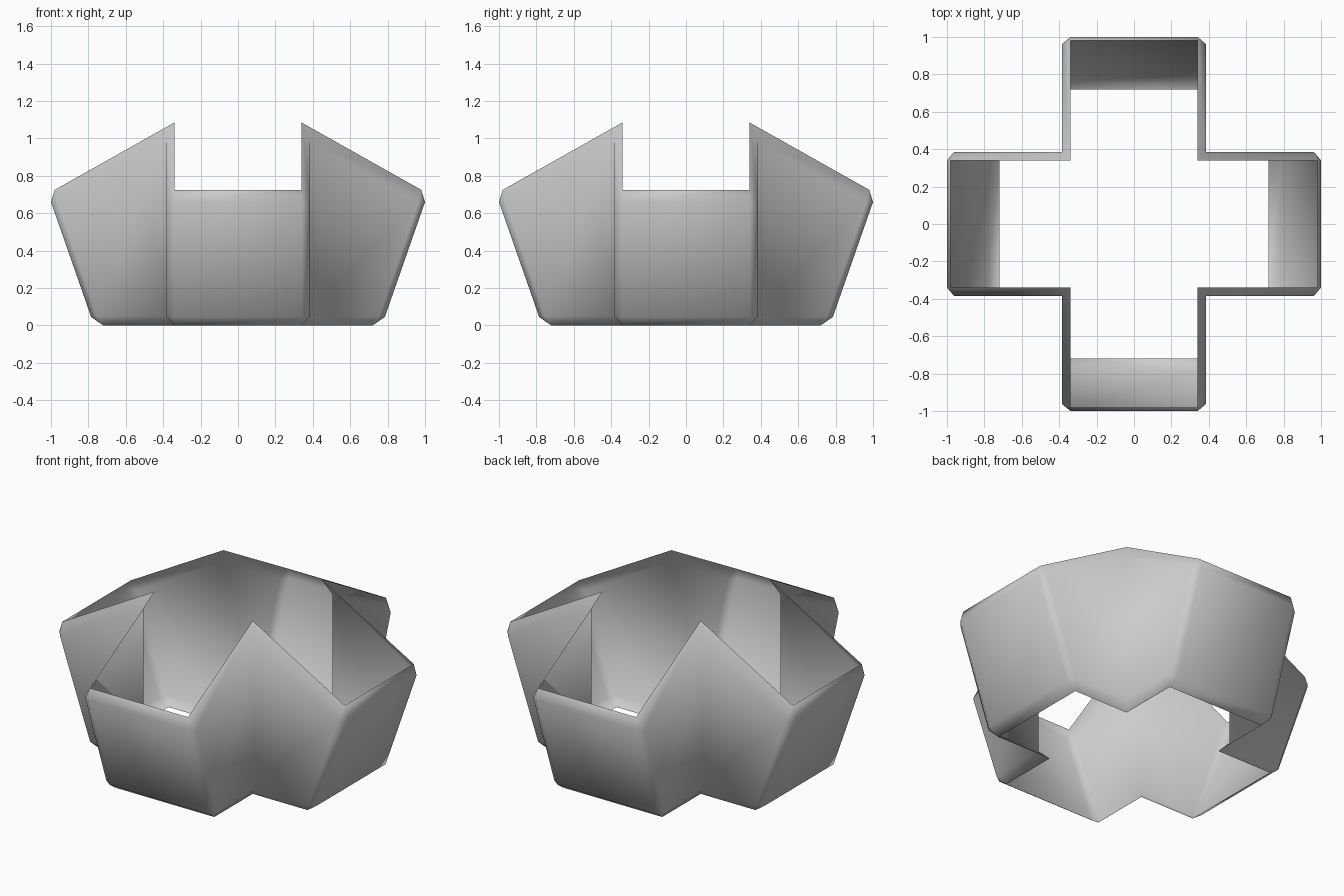
import bpy, bmesh, math
from mathutils import Matrix, Vector

cube = bpy.data.objects.get("Cube")
if cube:
    bpy.data.objects.remove(cube, do_unlink=True)

grey = bpy.data.materials.new("light_grey")
grey.use_nodes = True
colour = (0.6, 0.6, 0.6, 1)
grey.diffuse_color = colour
grey.node_tree.nodes["Principled BSDF"].inputs["Base Color"].default_value = colour

IN, OUT = 0.34, 0.385   # half width of an arm at its rims and at its side walls

# End wall profile (distance, height) from the bottom rim to the top rim
end_wall = [(0.72, 0), (0.785, 0.045), (1.0, 0.66), (0.98, 0.725)]
# Chamfer edge beside it, and the valley where two arms meet
side_edge = [(0.72, 0), (0.755, 0.05), (0.962, 0.65), (0.98, 0.725)]
valley = [(IN, 0), (OUT, 0.05), (OUT, 0.985), (IN, 1.085)]
widths = [IN, OUT, OUT, IN]

bm = bmesh.new()


def strip(left, right, turn):
    """Join two point columns with faces, then turn them to one arm."""
    a = [bm.verts.new(turn @ Vector(p)) for p in left]
    b = [bm.verts.new(turn @ Vector(p)) for p in right]
    for i in range(len(a) - 1):
        corners = [a[i], b[i], b[i + 1], a[i + 1]]
        # The chamfer closes to a point at each rim
        if (a[i].co - b[i].co).length < 1e-5:
            corners.remove(b[i])
        if (a[i + 1].co - b[i + 1].co).length < 1e-5:
            corners.remove(a[i + 1])
        bm.faces.new(corners)


# Four arms of the open cross, each with an end wall, chamfers and side walls
for k in range(4):
    turn = Matrix.Rotation(k * math.pi / 2, 3, "Z")
    strip([(-IN, -d, z) for d, z in end_wall],
          [(IN, -d, z) for d, z in end_wall], turn)
    for s in (-1, 1):
        end = [(s * IN, -d, z) for d, z in end_wall]
        side = [(s * w, -d, z) for w, (d, z) in zip(widths, side_edge)]
        inner = [(s * d, -d, z) for d, z in valley]
        for pair in ((end, side), (side, inner)):
            strip(*(pair if s > 0 else pair[::-1]), turn)

bmesh.ops.remove_doubles(bm, verts=bm.verts, dist=0.001)
loose = [v for v in bm.verts if not v.link_faces]
bmesh.ops.delete(bm, geom=loose, context="VERTS")
for face in bm.faces:
    face.smooth = True

mesh = bpy.data.meshes.new("cross_wall")
bm.to_mesh(mesh)
bm.free()
mesh.materials.append(grey)
cross_wall = bpy.data.objects.new("cross_wall", mesh)
bpy.context.collection.objects.link(cross_wall)
